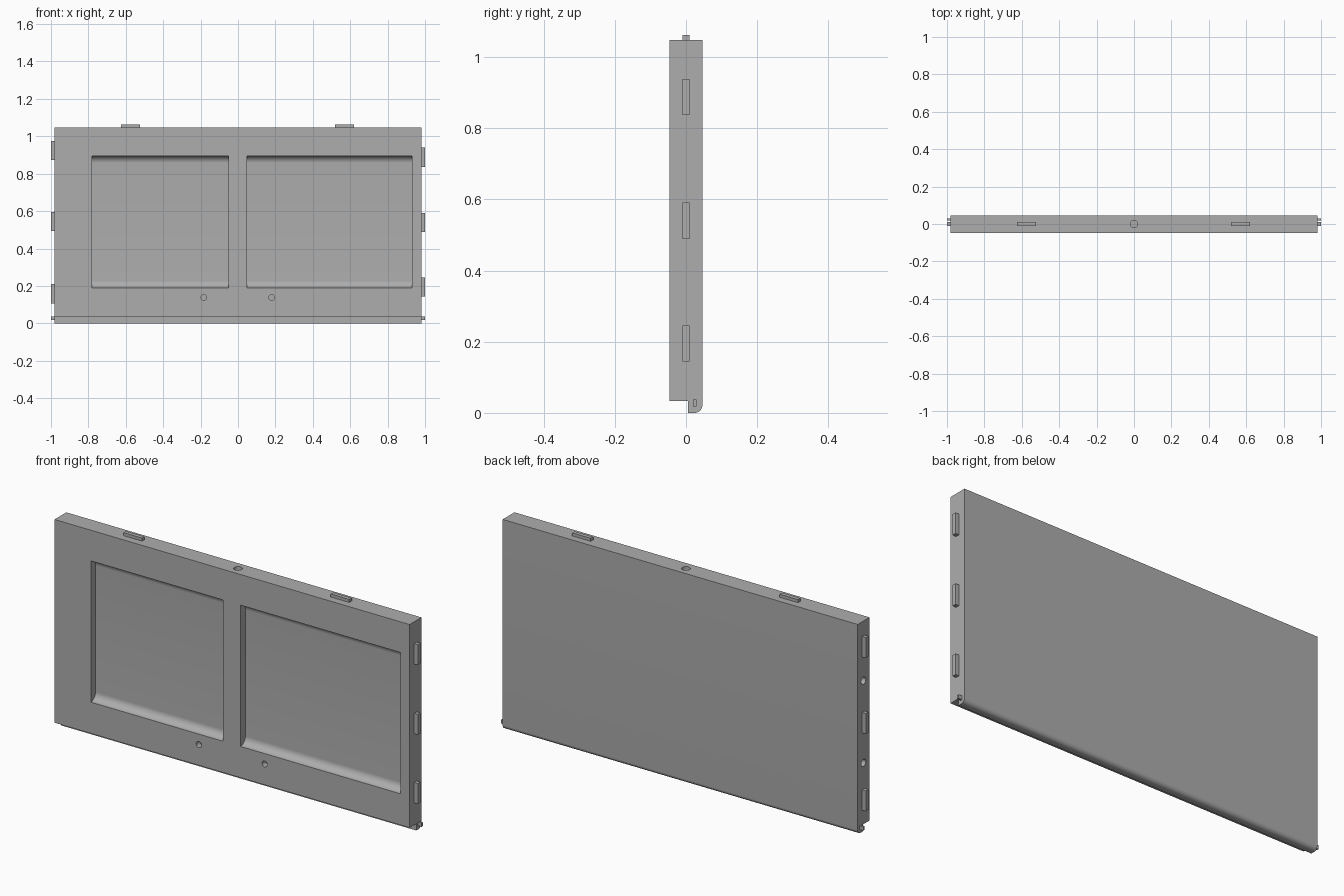
import bpy, bmesh, math
from mathutils import Matrix, Vector

if "Cube" in bpy.data.objects:
    bpy.data.objects.remove(bpy.data.objects["Cube"], do_unlink=True)

grey = bpy.data.materials.new("plain grey")
grey.use_nodes = True
GREY = (0.42, 0.42, 0.42, 1)
grey.diffuse_color = GREY
grey.node_tree.nodes["Principled BSDF"].inputs["Base Color"].default_value = GREY

HALF, FRONT, BACK, TOP = 0.98, -0.047, 0.046, 1.048


def finish(name, bm):
    bmesh.ops.recalc_face_normals(bm, faces=bm.faces[:])
    mesh = bpy.data.meshes.new(name)
    bm.to_mesh(mesh)
    bm.free()
    mesh.materials.append(grey)
    obj = bpy.data.objects.new(name, mesh)
    bpy.context.collection.objects.link(obj)
    return obj


def prism(name, profile, x0, x1):
    """Extrude a (y, z) profile along x."""
    bm = bmesh.new()
    face = bm.faces.new([bm.verts.new((x0, y, z)) for y, z in profile])
    new = bmesh.ops.extrude_face_region(bm, geom=[face])["geom"]
    bmesh.ops.translate(bm, vec=(x1 - x0, 0, 0),
                        verts=[v for v in new if isinstance(v, bmesh.types.BMVert)])
    return finish(name, bm)


def box(name, x0, x1, y0, y1, z0, z1):
    return prism(name, [(y0, z0), (y1, z0), (y1, z1), (y0, z1)], x0, x1)


def drill(centre, axis, radius, depth):
    """Cylinder cutter centred on a surface point, reaching depth inward."""
    bm = bmesh.new()
    turn = Vector(axis).to_track_quat("Z", "Y").to_matrix().to_4x4()
    bmesh.ops.create_cone(bm, cap_ends=True, segments=32, radius1=radius, radius2=radius,
                          depth=depth * 2, matrix=Matrix.Translation(centre) @ turn)
    return finish("hole_cutter", bm)


def arc(cy, cz, r, a0, a1, n=12):
    return [(cy + r * math.cos(math.radians(a0 + (a1 - a0) * i / n)),
             cz + r * math.sin(math.radians(a0 + (a1 - a0) * i / n))) for i in range(n + 1)]


# Panel with a rebated bottom edge and a rounded back lip
lip = 0.022
profile = [(FRONT, TOP), (FRONT, 0.034), (0.006, 0.034), (0.006, 0)]
profile += arc(BACK - lip, lip, lip, -90, 0) + [(BACK, TOP)]
panel = prism("panel", profile, -HALF, HALF)

# Two recesses with coved top and bottom
cutters = []
cove, low, high = 0.038, 0.19, 0.895
recess = [(FRONT - 0.02, low)] + arc(FRONT, low + cove, cove, -90, 0)
recess += arc(FRONT, high - cove, cove, 0, 90) + [(FRONT - 0.02, high)]
for x0, x1 in ((-0.78, -0.05), (0.047, 0.93)):
    cutters.append(prism("recess_cutter", recess, x0, x1))

# Drilled holes: front pair, top centre, one end
for x in (-0.183, 0.18):
    cutters.append(drill((x, FRONT, 0.138), (0, 1, 0), 0.015, 0.03))
cutters.append(drill((0, 0, TOP), (0, 0, 1), 0.02, 0.05))
for z in (0.75, 0.34):
    cutters.append(drill((-HALF, 0, z), (1, 0, 0), 0.018, 0.05))

bpy.context.view_layer.objects.active = panel
for cutter in cutters:
    mod = panel.modifiers.new("cut", "BOOLEAN")
    mod.operation, mod.solver, mod.object = "DIFFERENCE", "EXACT", cutter
    bpy.ops.object.modifier_apply(modifier=mod.name)
    bpy.data.objects.remove(cutter, do_unlink=True)

bpy.ops.object.select_all(action="DESELECT")
panel.select_set(True)
bpy.ops.object.shade_smooth_by_angle(angle=math.radians(30))

# Joining tabs along both ends and the top, plus a pivot pin in each lower corner
for side, name, centres in ((-1, "right", (0.158, 0.544, 0.923)),
                            (1, "left", (0.195, 0.54, 0.888))):
    inner, outer = sorted((side * (HALF - 0.005), side * 1.0))
    for z in centres:
        box(name + "_end_tab", inner, outer, -0.01, 0.01, z - 0.051, z + 0.051)
    box(name + "_pivot_pin", inner, outer, 0.02, 0.03, 0.018, 0.037)
for x in (-0.574, 0.57):
    box("top_tab", x - 0.051, x + 0.051, -0.01, 0.01, TOP - 0.005, 1.063)
